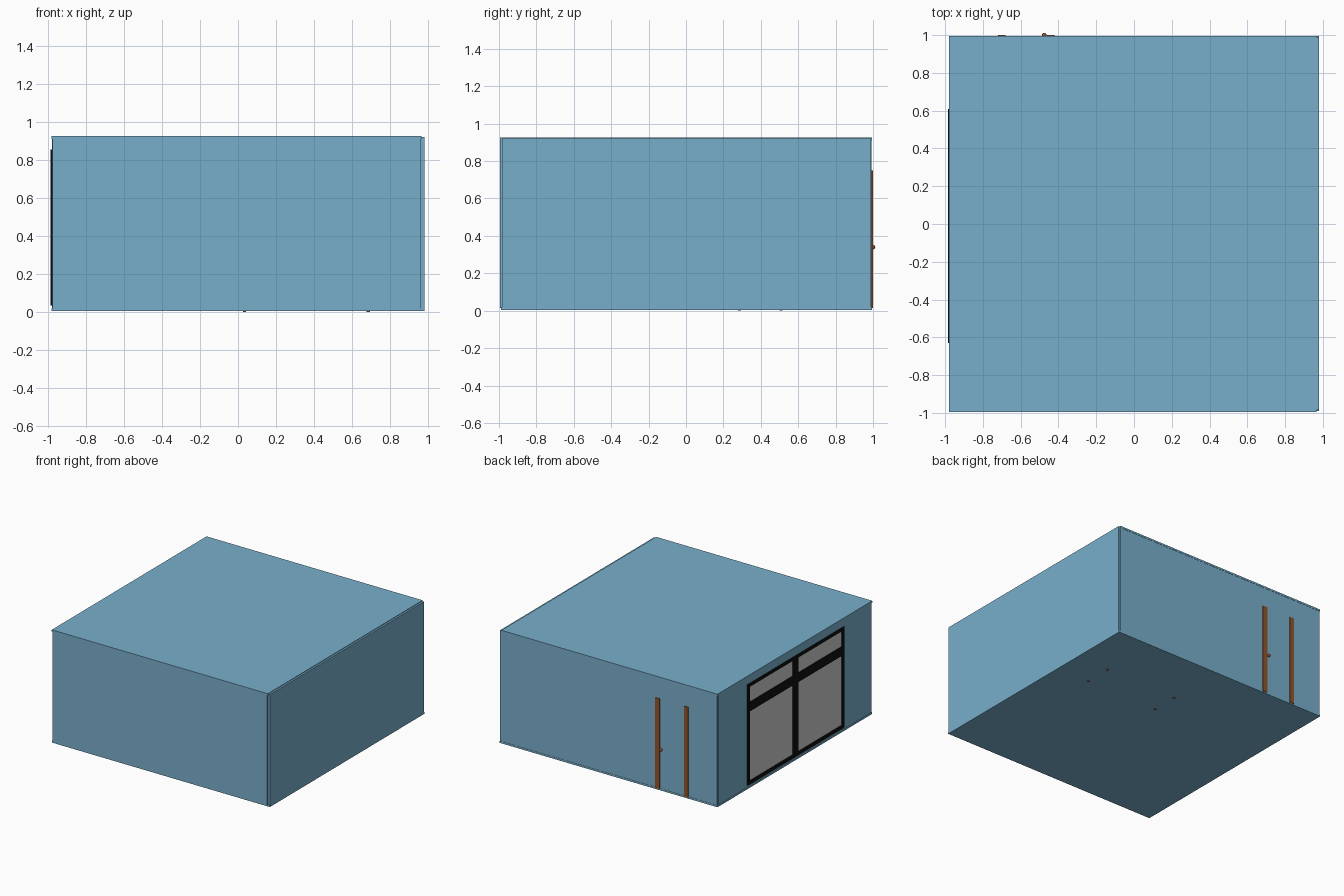
import bpy

if "Cube" in bpy.data.objects:
    bpy.data.objects.remove(bpy.data.objects["Cube"])

def material(name, rgb):
    m = bpy.data.materials.new(name)
    m.diffuse_color = (*rgb, 1)
    m.use_nodes = True
    m.node_tree.nodes["Principled BSDF"].inputs["Base Color"].default_value = m.diffuse_color
    return m

BLUE = material("blue_paint", (0.19, 0.43, 0.60))
WOOD = material("brown_wood", (0.28, 0.09, 0.025))
BLACK = material("black_frame", (0.005, 0.005, 0.005))

def box(name, x, y, z, mat=None):
    """Box spanning the (low, high) ranges on each axis."""
    bpy.ops.mesh.primitive_cube_add(
        size=1, location=[(a + b) / 2 for a, b in (x, y, z)])
    o = bpy.context.object
    o.name = name
    o.scale = [b - a for a, b in (x, y, z)]
    bpy.ops.object.transform_apply(location=False, rotation=False, scale=True)
    if mat:
        o.data.materials.append(mat)
    return o

# Floor, ceiling and the three solid walls
box("floor", (-0.98, 0.98), (-0.99, 0.995), (0.005, 0.02), BLUE)
box("ceiling", (-0.98, 0.965), (-0.995, 0.995), (0.91, 0.925), BLUE)
box("front_wall", (-0.975, 0.96), (-0.995, -0.975), (0.015, 0.915), BLUE)
box("back_wall", (-0.975, 0.965), (0.975, 0.993), (0.015, 0.915), BLUE)
box("right_wall", (0.96, 0.98), (-0.985, 0.99), (0.012, 0.92), BLUE)

# Window wall, built around its opening
Y0, Y1, Z0, Z1 = -0.63, 0.61, 0.035, 0.855
WX = (-0.978, -0.96)
box("window_wall_front_pier", WX, (-0.98, Y0), (0.015, 0.915), BLUE)
box("window_wall_back_pier", WX, (Y1, 0.98), (0.015, 0.915), BLUE)
box("window_wall_sill", WX, (Y0, Y1), (0.015, Z0), BLUE)
box("window_wall_lintel", WX, (Y0, Y1), (Z1, 0.915), BLUE)

# Window frame bars and panes
FX, T = (-0.985, -0.95), 0.025
for i, (a, b) in enumerate([(Y0, Y0 + T), (-0.04, 0.02), (Y1 - T, Y1)]):
    box(f"window_upright_{i}", FX, (a, b), (Z0, Z1), BLACK)
for i, (a, b) in enumerate([(Z0, Z0 + T), (0.63, 0.70), (Z1 - T, Z1)]):
    box(f"window_rail_{i}", FX, (Y0, Y1), (a, b), BLACK)
for i, (a, b) in enumerate([(Y0 + T, -0.04), (0.02, Y1 - T)]):
    for j, (c, d) in enumerate([(Z0 + T, 0.63), (0.70, Z1 - T)]):
        box(f"window_pane_{i}_{j}", (-0.974, -0.966), (a, b), (c, d))

# Door on the inside of the back wall; its posts and knob show outside
for i, (a, b) in enumerate([(-0.72, -0.68), (-0.46, -0.42)]):
    box(f"door_post_{i}", (a, b), (0.95, 1.0), (0.015, 0.75), WOOD)
box("door_header", (-0.68, -0.46), (0.95, 0.985), (0.71, 0.75), WOOD)
box("door_panel", (-0.68, -0.46), (0.96, 0.98), (0.02, 0.71), WOOD)
for i, y in enumerate([0.945, 1.0]):
    bpy.ops.mesh.primitive_uv_sphere_add(
        segments=12, ring_count=8, radius=0.012, location=(-0.475, y, 0.34))
    o = bpy.context.object
    o.name = f"door_knob_{i}"
    o.data.materials.append(WOOD)
    bpy.ops.object.shade_smooth_by_angle()

# Table standing inside, feet just through the floor
for i, x in enumerate([0.035, 0.685]):
    for j, y in enumerate([0.287, 0.507]):
        box(f"table_leg_{i}_{j}", (x - 0.008, x + 0.008),
            (y - 0.008, y + 0.008), (0, 0.28), WOOD)
box("table_top", (0.01, 0.71), (0.265, 0.53), (0.28, 0.3), WOOD)
